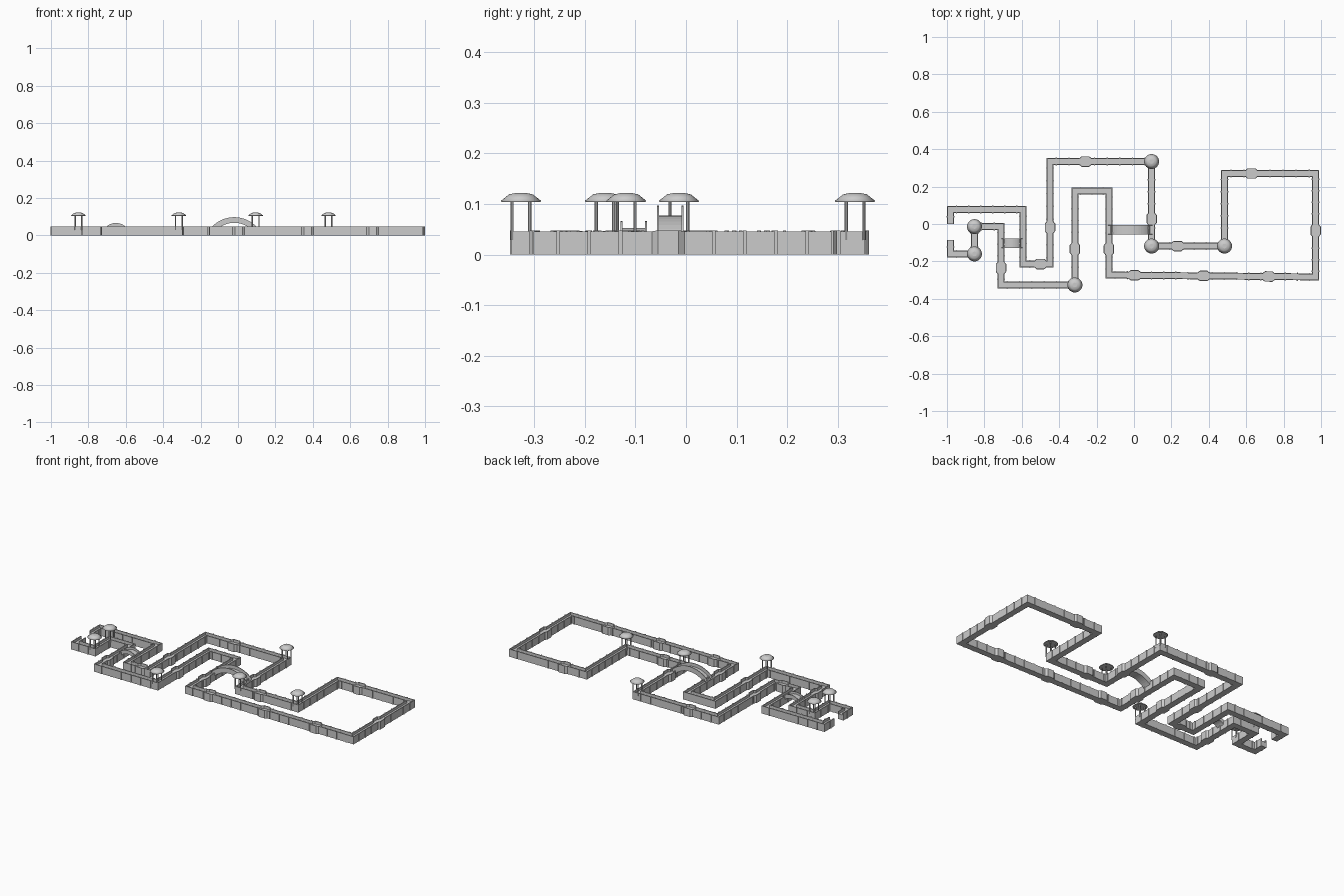
import bpy, bmesh, math
from mathutils import Vector, Matrix

if "Cube" in bpy.data.objects:
    bpy.data.objects.remove(bpy.data.objects["Cube"])

HW, BULGE_HW = 0.0185, 0.028      # half widths of wall and bastions
TOP, FLOOR, PAR = 0.046, 0.031, 0.005


def finish(bm, name, smooth=False):
    bmesh.ops.recalc_face_normals(bm, faces=bm.faces)
    me = bpy.data.meshes.new(name)
    bm.to_mesh(me)
    bm.free()
    ob = bpy.data.objects.new(name, me)
    bpy.context.collection.objects.link(ob)
    if smooth:
        for p in me.polygons:
            p.use_smooth = len(p.vertices) == 4
    return ob


def loft(bm, rings):
    loops = [[bm.verts.new(p) for p in r] for r in rings]
    n = len(loops[0])
    for a, b in zip(loops, loops[1:]):
        for i in range(n):
            j = (i + 1) % n
            bm.faces.new((a[i], a[j], b[j], b[i]))
    bm.faces.new(loops[0])
    bm.faces.new(loops[-1])


def box(bm, centre, size, ang=0):
    bmesh.ops.create_cube(bm, size=1, matrix=Matrix.Translation(centre)
                          @ Matrix.Rotation(ang, 4, 'Z') @ Matrix.Diagonal((*size, 1)))


def u_section(hw, bottom, floor, top, par):
    i = hw - par
    return [(-hw, bottom), (hw, bottom), (hw, top), (i, top),
            (i, floor), (-i, floor), (-i, top), (-hw, top)]


# wall centre line
path = [Vector(p) for p in [
    (-.981, -.086), (-.981, -.16), (-.853, -.16), (-.853, -.014), (-.711, -.014),
    (-.711, -.326), (-.316, -.326), (-.316, .176), (-.134, .176), (-.134, -.273),
    (.971, -.283), (.971, .27), (.484, .27), (.484, -.118), (.094, -.118),
    (.094, .334), (-.449, .334), (-.449, -.214), (-.594, -.214), (-.594, .078),
    (-.981, .078), (-.981, 0)]]
# bastion positions: segment index -> coordinate along the segment's main axis
bastions = {4: [-.235], 6: [-.134], 8: [-.134], 9: [.003, .372, .72], 10: [-.035],
            11: [.628], 13: [.233], 14: [.027], 15: [-.26], 16: [-.018], 17: [-.5]}
pavilions = [2, 3, 6, 13, 14, 15]


def normal(i):
    d = (path[i + 1] - path[i]).normalized()
    return Vector((-d.y, d.x))


# channel-shaped wall with widened bastions
rings = []


def station(p, n, scale, hw, top):
    rings.append([(p.x + n.x * u * scale, p.y + n.y * u * scale, z)
                  for u, z in u_section(hw, 0, FLOOR, top, PAR)])


segs = len(path) - 1
bm_pil = bmesh.new()
for i in range(segs):
    a, b = path[i], path[i + 1]
    d = b - a
    length = d.length
    d.normalize()
    n = normal(i)
    m = n if i == 0 else (n + normal(i - 1)).normalized()
    station(a, m, 1 / m.dot(n), HW, TOP)
    axis = 0 if abs(d.x) > abs(d.y) else 1
    spots = sorted((c - a[axis]) / d[axis] for c in bastions.get(i, []))
    for t in spots:
        for off, hw, top in ((-.032, HW, TOP), (-.02, BULGE_HW, .048),
                             (.02, BULGE_HW, .048), (.032, HW, TOP)):
            station(a + d * (t + off), n, 1, hw, top)
    # pilasters along both faces of the wall
    count = max(1, round(length / .065))
    for k in range(count):
        t = (k + .5) * length / count
        if any(abs(t - s) < .036 for s in spots):
            continue
        for s in (-1, 1):
            c = a + d * t + n * s * HW
            box(bm_pil, (c.x, c.y, .0237), (.007, .006, .0474), math.atan2(d.y, d.x))
station(path[-1], normal(segs - 1), 1, HW, TOP)
bm = bmesh.new()
loft(bm, rings)
finish(bm, "channel_wall")
finish(bm_pil, "wall_pilasters")


# arched bridges with low side rails
def bridge(name, x0, x1, y, z0, deck, rail, thick, hw):
    half, sag, mid = (x1 - x0) / 2, deck - z0, (x0 + x1) / 2
    r = (half * half + sag * sag) / (2 * sag)
    amax = math.asin(half / r)
    cz = deck - r
    rr = []
    for k in range(17):
        ang = -amax + 2 * amax * k / 16
        rr.append([(mid + math.sin(ang) * (r + h), y + u, cz + math.cos(ang) * (r + h))
                   for u, h in u_section(hw, -thick, 0, rail, .004)])
    bm = bmesh.new()
    loft(bm, rr)
    finish(bm, name)


bridge("large_bridge", -.125, .085, -.031, .032, .077, .02, .010, .026)
bridge("small_bridge", -.70, -.605, -.103, .032, .053, .013, .009, .026)

# corner pavilions: four posts under a shallow round roof
for i in pavilions:
    x, y = path[i]
    bm = bmesh.new()
    for sx in (-1, 1):
        for sy in (-1, 1):
            bmesh.ops.create_cone(bm, cap_ends=True, segments=8, radius1=.0032, radius2=.0032,
                                  depth=.078, matrix=Matrix.Translation((x + sx * .0175, y + sy * .0175, .068)))
    finish(bm, f"pavilion_posts_{i}")
    bm = bmesh.new()
    loft(bm, [[(x + r * math.cos(k * math.tau / 32), y + r * math.sin(k * math.tau / 32), z)
               for k in range(32)]
              for r, z in ((.038, .104), (.040, .106), (.0235, .119), (.012, .1215))])
    finish(bm, f"pavilion_roof_{i}", smooth=True)
